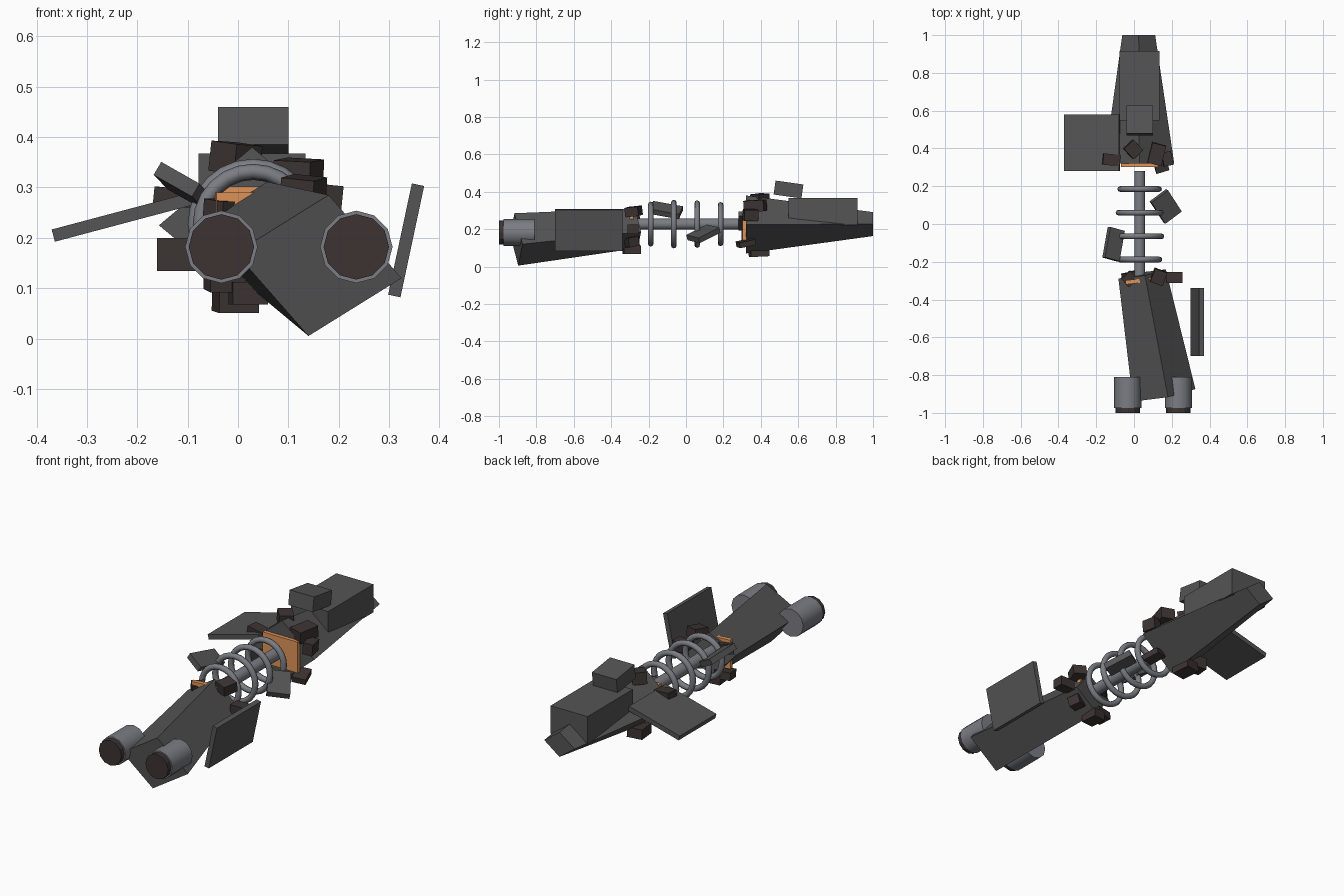
import bpy, bmesh
from math import pi, radians
from mathutils import Vector

if "Cube" in bpy.data.objects:
    bpy.data.objects.remove(bpy.data.objects["Cube"])


def material(name, rgb):
    m = bpy.data.materials.new(name)
    m.diffuse_color = (*rgb, 1)
    m.use_nodes = True
    m.node_tree.nodes["Principled BSDF"].inputs["Base Color"].default_value = m.diffuse_color
    return m


HULL = material("dark_plating", (0.09, 0.09, 0.092))
STEEL = material("steel", (0.2, 0.205, 0.23))
CHAR = material("charred_metal", (0.045, 0.034, 0.032))
GLOW = material("hot_orange", (0.75, 0.3, 0.1))


def finish(name, mat, smooth=False):
    o = bpy.context.object
    o.name = name
    o.data.materials.append(mat)
    if smooth:
        bpy.ops.object.shade_smooth_by_angle(angle=radians(50))
    return o


def box(name, loc, size, rot=(0, 0, 0), mat=HULL):
    bpy.ops.mesh.primitive_cube_add(size=1, location=loc, rotation=rot)
    bpy.context.object.scale = size
    return finish(name, mat)


def rod(name, x, z, y0, y1, r, mat, sides=12, smooth=True):
    bpy.ops.mesh.primitive_cylinder_add(vertices=sides, radius=r, depth=y1 - y0,
                                        location=(x, (y0 + y1) / 2, z), rotation=(pi / 2, 0, 0))
    return finish(name, mat, smooth)


def diamond_hull(name, ends):
    """Loft between two four-sided sections: (centre, side vector, up vector)."""
    bm = bmesh.new()
    loops = []
    for c, s, u in ends:
        c, s, u = Vector(c), Vector(s), Vector(u)
        loops.append([bm.verts.new(p) for p in (c + s, c + u, c - s, c - u)])
    a, b = loops
    for i in range(4):
        j = (i + 1) % 4
        bm.faces.new((a[i], a[j], b[j], b[i]))
    bm.faces.new(a)
    bm.faces.new(b)
    bmesh.ops.recalc_face_normals(bm, faces=bm.faces)
    me = bpy.data.meshes.new(name)
    bm.to_mesh(me)
    bm.free()
    me.materials.append(HULL)
    bpy.context.collection.objects.link(bpy.data.objects.new(name, me))


# Two broken hull halves
diamond_hull("bow_hull", [((.028, .32, .225), (.185, 0, 0), (0, 0, .155)),
                          ((.025, 1.0, .227), (.087, 0, 0), (0, 0, .064))])
side, up = Vector((.165, .033, -.025)), Vector((.02, -.01, .14))
diamond_hull("stern_hull", [((.16, -.907, .145), side, up),
                            ((.043, -.265, .205), side * .76, up * .76)])

# Bow superstructure
box("deck_block", (.028, .732, .295), (.212, .37, .145))
box("bridge_block", (.03, .548, .412), (.14, .15, .075), (-.14, 0, 0))

# Torn-off plating
box("port_panel", (-.222, .43, .243), (.30, .30, .025), (0, -.26, 0))
box("starboard_panel", (.334, -.52, .195), (.025, .36, .226), (0, .21, 0))
box("drifting_plate_left", (-.108, -.107, .302), (.09, .165, .03), (-.2, .5, -.27))
box("drifting_plate_right", (.168, .093, .175), (.11, .145, .03), (.4, .15, .64))

# Exposed spine and rib rings
rod("spine", .03, .227, -.30, .28, .03, STEEL, 10)
for i, (y, r) in enumerate([(-.188, .105), (-.065, .115), (.06, .112), (.185, .103)]):
    bpy.ops.mesh.primitive_torus_add(major_radius=r, minor_radius=.015, major_segments=24,
                                     minor_segments=8, location=(.03, y, .227),
                                     rotation=(pi / 2, 0, 0))
    finish(f"rib_ring_{i}", STEEL, True)

# Glowing torn bulkheads
box("bow_glow", (.03, .312, .222), (.2, .022, .16), mat=GLOW)
box("stern_glow", (.035, -.30, .215), (.16, .022, .15), (0, 0, .12), GLOW)

# Engines with dark nozzles
for label, x in (("left", -.033), ("right", .235)):
    e = rod(f"engine_{label}", x, .182, -.975, -.81, .072, STEEL)
    rod(f"nozzle_{label}", x, .182, -1.0, -.96, .065, CHAR, smooth=False)

# Charred chunks around both breaks: centre, size, rotation
chunks = [
    ((-.005, .395, .358), (.07, .075, .06), (.1, .05, .75)),
    ((.12, .37, .325), (.075, .11, .06), (.05, .05, -.25)),
    ((.175, .345, .275), (.05, .075, .06), (0, .1, .2)),
    ((.14, .32, .125), (.07, .09, .03), (.2, .1, .3)),
    ((-.005, .39, .078), (.08, .1, .05), (.05, 0, .15)),
    ((-.118, .335, .167), (.08, .07, .065), (0, 0, -.1)),
    ((-.12, .34, .28), (.09, .06, .035), (0, .1, -.1)),
    ((-.025, -.29, .25), (.065, .06, .05), (.1, 0, .7)),
    ((.13, -.28, .295), (.07, .075, .05), (.1, .1, -.35)),
    ((.215, -.283, .2), (.085, .06, .05), (0, 0, 0)),
    ((-.02, -.29, .115), (.085, .07, .04), (.1, 0, .2)),
    ((.02, -.29, .09), (.07, .09, .045), (0, 0, .1)),
    ((.13, -.29, .135), (.06, .06, .05), (.2, .1, .4)),
]
for i, (loc, size, rot) in enumerate(chunks):
    box(f"charred_chunk_{i}", loc, size, rot, CHAR)
